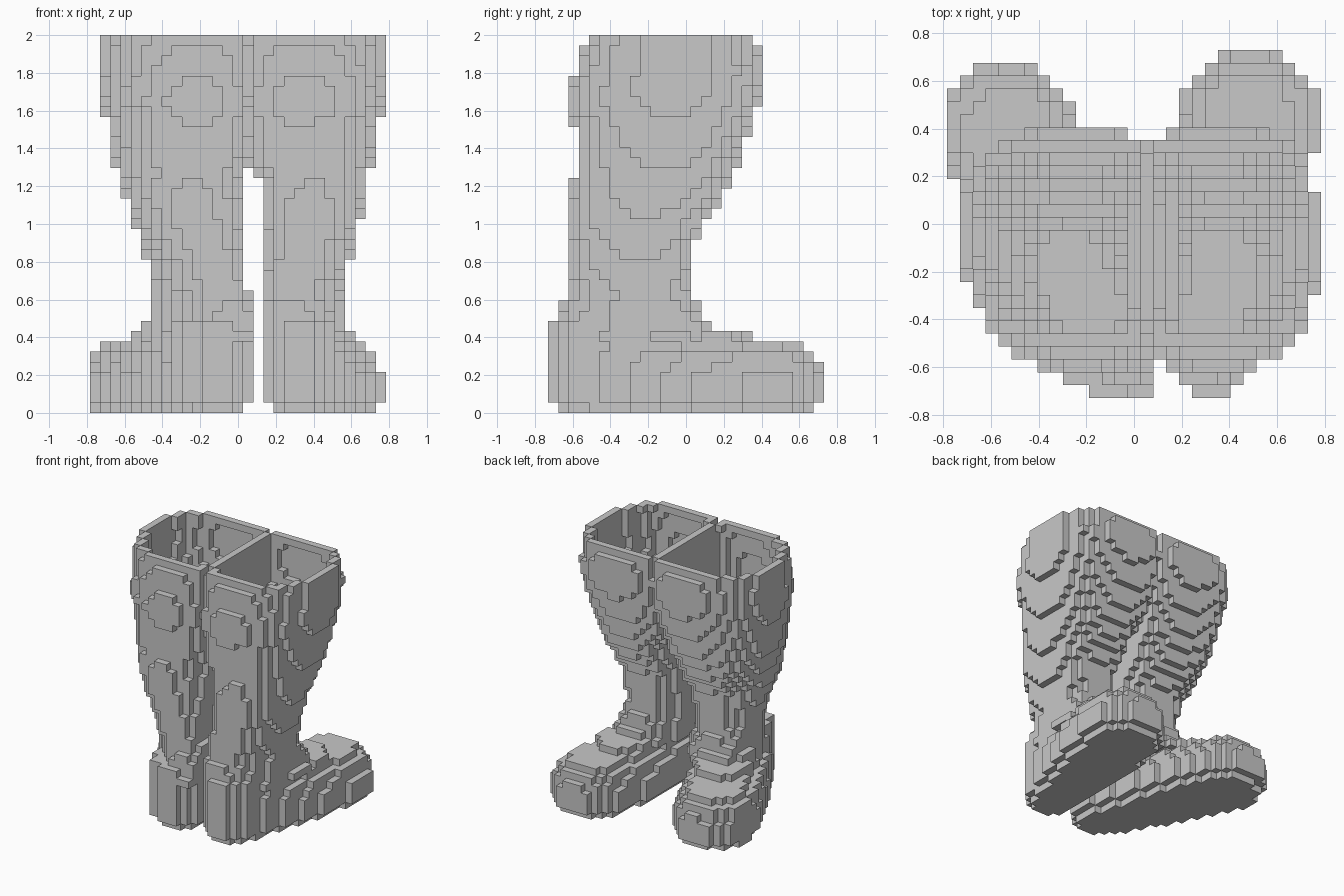
import bpy
import bmesh
from mathutils import Vector

if "Cube" in bpy.data.objects:
    bpy.data.objects.remove(bpy.data.objects["Cube"])

# Block grid that both boots are stacked on
COUNT = (29, 27, 37)
S = 2 / COUNT[2]
ORIGIN = Vector((-COUNT[0] * S / 2, -COUNT[1] * S / 2, 0))
STEPS = [(1, 0, 0), (-1, 0, 0), (0, 1, 0), (0, -1, 0), (0, 0, 1), (0, 0, -1)]

grey = bpy.data.materials.new("boot grey")
grey.use_nodes = True
grey.diffuse_color = (0.58, 0.58, 0.58, 1)
grey.node_tree.nodes["Principled BSDF"].inputs["Base Color"].default_value = (0.58, 0.58, 0.58, 1)

# Front and back of the shaft by height: z, y min, y max
DEPTH = [(.38, -.73, .22), (.44, -.70, .17), (.53, -.68, .09), (.64, -.63, .02), (.9, -.62, .03),
         (1.0, -.62, .10), (1.15, -.61, .20), (1.25, -.59, .25), (1.5, -.59, .34),
         (1.65, -.62, .38), (1.8, -.59, .42), (2, -.53, .37)]
# Outer and inner sides of each shaft by height: z, x min, x max
RIGHT = [(.38, -.48, .04), (.5, -.46, .03), (.65, -.45, .01), (.78, -.47, .02), (1.0, -.55, .03),
         (1.2, -.62, .03), (1.32, -.66, .07), (1.55, -.70, .12), (1.7, -.73, .12), (2, -.74, .12)]
LEFT = [(.38, .13, .60), (.5, .13, .57), (.65, .13, .55), (.78, .13, .59), (1.0, .13, .64),
        (1.2, .12, .68), (1.32, .04, .71), (1.55, -.01, .75), (1.7, -.01, .78), (2, -.01, .77)]
SEAM = S * 1.0
# Foot layers: how far the rounded sole outline is inset, and how far it reaches to the toe
FOOT = [(.05, 1), (0, 1), (0, 1), (0, 1), (.02, 1), (.04, 1), (.10, 1), (.12, .72), (.13, .5)]


def blend(rows, z):
    """Values of a profile table at height z."""
    if z <= rows[0][0]:
        return rows[0][1:]
    for a, b in zip(rows, rows[1:]):
        if z <= b[0]:
            t = (z - a[0]) / (b[0] - a[0])
            return [p + (q - p) * t for p, q in zip(a[1:], b[1:])]
    return rows[-1][1:]


def in_shaft(p, sides, peak, lean, outer_round, inner_sign):
    """Lopsided superellipse, turned with the foot at the ankle, cut at the shared wall."""
    if p.z < DEPTH[0][0] or (p.x - SEAM) * inner_sign > S * .6:
        return False
    (x0, x1), (y0, y1) = blend(sides, p.z), blend(DEPTH, p.z)
    dy = p.y - y0 - (y1 - y0) * peak[1]
    turn = lean * max(0, min(1, (1 - p.z) / .45))
    dx = p.x - turn * dy - x0 - (x1 - x0) * peak[0]
    u = abs(dx) / ((x1 - x0) * (1 - peak[0] if dx > 0 else peak[0]))
    v = abs(dy) / ((y1 - y0) * (1 - peak[1] if dy > 0 else peak[1]))
    power = 2 + .65 * p.z if dx * inner_sign > 0 else outer_round
    return u ** power + v ** power <= 1


def in_foot(p, k, heel, toe):
    """Tapered capsule from heel to toe; each end is x, y, radius."""
    if k >= len(FOOT):
        return False
    inset, reach = FOOT[k]
    a, b = Vector(heel[:2]), Vector(toe[:2])
    q, axis = p.xy - a, b - a
    t = max(0, min(reach, q.dot(axis) / axis.length_squared))
    slim = inset if k == 0 else inset * min(1, t * 1.6)
    return (q - axis * t).length <= heel[2] + (toe[2] - heel[2]) * min(1, t * 1.5) - slim


def shift(c, d):
    return tuple(i + j for i, j in zip(c, d))


def boot_shell(shaft, heel, toe):
    """One-block-thick shell of a boot, open at the top."""
    solid = set()
    for i in range(COUNT[0]):
        for j in range(COUNT[1]):
            for k in range(COUNT[2]):
                p = ORIGIN + Vector((i + .5, j + .5, k + .5)) * S
                if in_shaft(p, *shaft) or in_foot(p, k, heel, toe):
                    solid.add((i, j, k))

    def buried(c):
        return all(n in solid or n[2] == COUNT[2] for n in (shift(c, d) for d in STEPS))
    return {c for c in solid if not buried(c)}


def build(name, cells, occupied):
    """Mesh the exposed sides of the blocks."""
    bm, cache = bmesh.new(), {}

    def vert(c):
        if c not in cache:
            cache[c] = bm.verts.new(ORIGIN + Vector(c) * S)
        return cache[c]

    for c in sorted(cells):
        for d in STEPS:
            if shift(c, d) in occupied:
                continue
            axis = next(n for n in range(3) if d[n])
            u, v = [0] * 3, [0] * 3
            u[(axis + 1) % 3] = v[(axis + 2) % 3] = 1
            base = shift(c, d) if d[axis] > 0 else c
            ring = [base, shift(base, u), shift(shift(base, u), v), shift(base, v)]
            if d[axis] < 0:
                ring.reverse()
            bm.faces.new([vert(r) for r in ring])
    mesh = bpy.data.meshes.new(name)
    bm.to_mesh(mesh)
    bm.free()
    mesh.materials.append(grey)
    bpy.context.collection.objects.link(bpy.data.objects.new(name, mesh))


# The two boots share the wall where their tops meet
right = boot_shell((RIGHT, (.57, .6), -.38, 2.1, 1), (-.13, -.51, .21), (-.53, .385, .29))
left = boot_shell((LEFT, (.48, .55), .14, 2.5, -1), (.32, -.52, .2), (.485, .44, .29))
both = right | left
build("right_boot", right, both)
build("left_boot", left - right, both)
